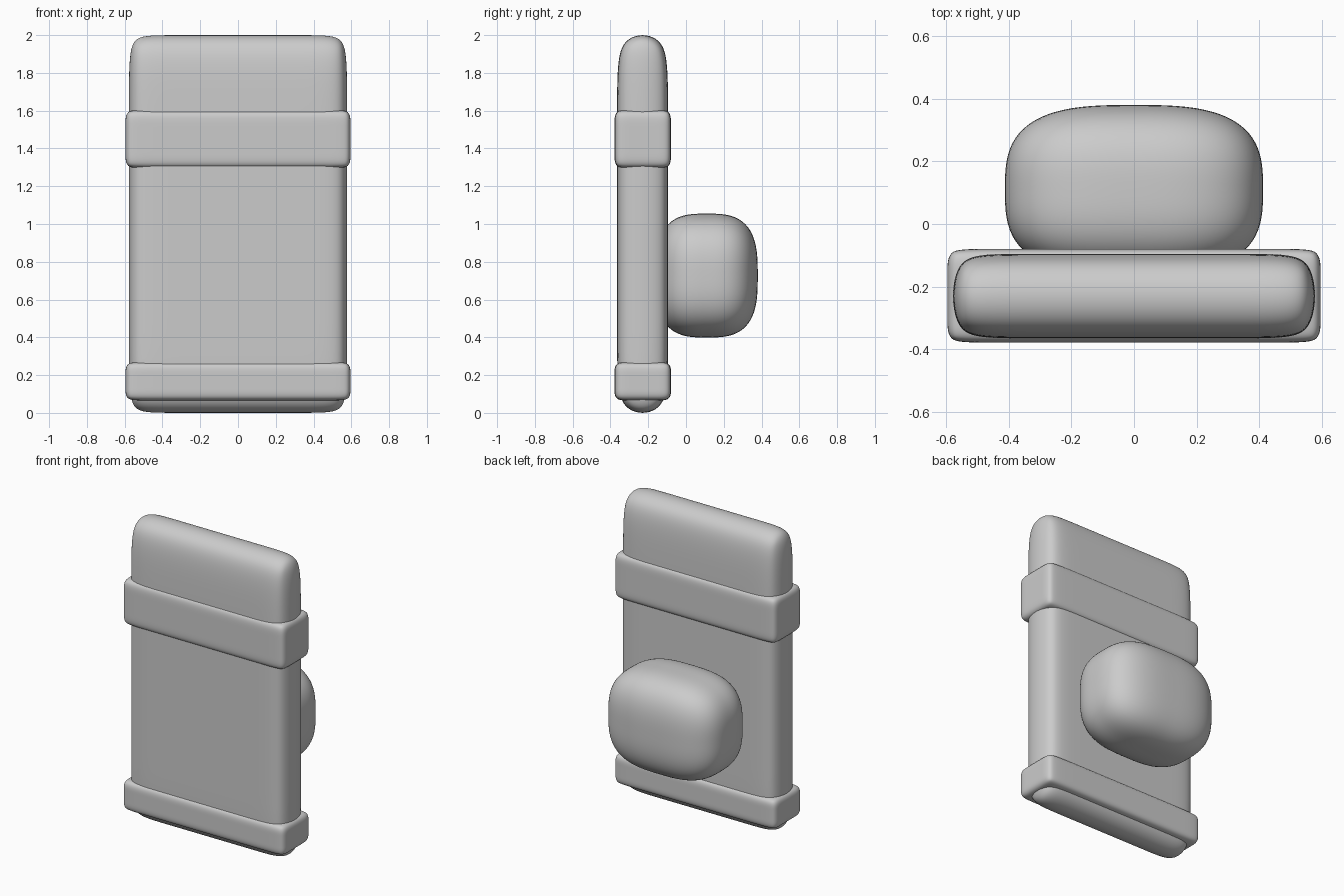
import bpy, bmesh

if "Cube" in bpy.data.objects:
    bpy.data.objects.remove(bpy.data.objects["Cube"])

grey = bpy.data.materials.new("plain grey")
grey.diffuse_color = (0.6, 0.6, 0.6, 1.0)
grey.use_nodes = True
grey.node_tree.nodes["Principled BSDF"].inputs["Base Color"].default_value = grey.diffuse_color


def finish(name, bm):
    bmesh.ops.recalc_face_normals(bm, faces=bm.faces)
    mesh = bpy.data.meshes.new(name)
    bm.to_mesh(mesh)
    bm.free()
    mesh.materials.append(grey)
    mesh.polygons.foreach_set("use_smooth", [True] * len(mesh.polygons))
    obj = bpy.data.objects.new(name, mesh)
    bpy.context.collection.objects.link(obj)
    return obj


def soft_box(name, xs, ys, zs):
    """Box cage with edge loops at the given coordinates, smoothed by subdivision."""
    bm = bmesh.new()
    axes = (xs, ys, zs)
    verts = {}

    def vert(idx):
        if idx not in verts:
            verts[idx] = bm.verts.new([axes[k][idx[k]] for k in range(3)])
        return verts[idx]

    for a in range(3):
        b, c = (a + 1) % 3, (a + 2) % 3
        for end in (0, len(axes[a]) - 1):
            for i in range(len(axes[b]) - 1):
                for j in range(len(axes[c]) - 1):
                    quad = []
                    for di, dj in ((0, 0), (1, 0), (1, 1), (0, 1)):
                        idx = [0, 0, 0]
                        idx[a], idx[b], idx[c] = end, i + di, j + dj
                        quad.append(vert(tuple(idx)))
                    bm.faces.new(quad)
    obj = finish(name, bm)
    sub = obj.modifiers.new("smooth", 'SUBSURF')
    sub.levels = sub.render_levels = 4
    return obj


def loops(lo, hi, d):
    return [lo, lo + d, hi - d, hi]


# Main slab, with rounded ends
soft_box("slab_body", loops(-0.584, 0.584, 0.15), [-0.365, -0.095],
         loops(-0.012, 2.012, 0.3))

# Raised bands wrapped around the slab
soft_box("upper_band", loops(-0.596, 0.596, 0.09), loops(-0.379, -0.079, 0.08),
         loops(1.295, 1.605, 0.08))
soft_box("lower_band", loops(-0.596, 0.596, 0.09), loops(-0.379, -0.079, 0.08),
         loops(0.065, 0.27, 0.07))

# Rounded pouch on the back
bm = bmesh.new()
bmesh.ops.create_cube(bm, size=2)
bmesh.ops.subdivide_edges(bm, edges=bm.edges[:], cuts=23, use_grid_fill=True)
for v in bm.verts:
    r = sum(abs(c) ** 3 for c in v.co) ** (1 / 3)
    v.co = v.co / r
    v.co.x *= 0.412
    v.co.y = 0.11 + v.co.y * 0.27
    v.co.z = 0.727 + v.co.z * 0.328
finish("back_pouch", bm)
